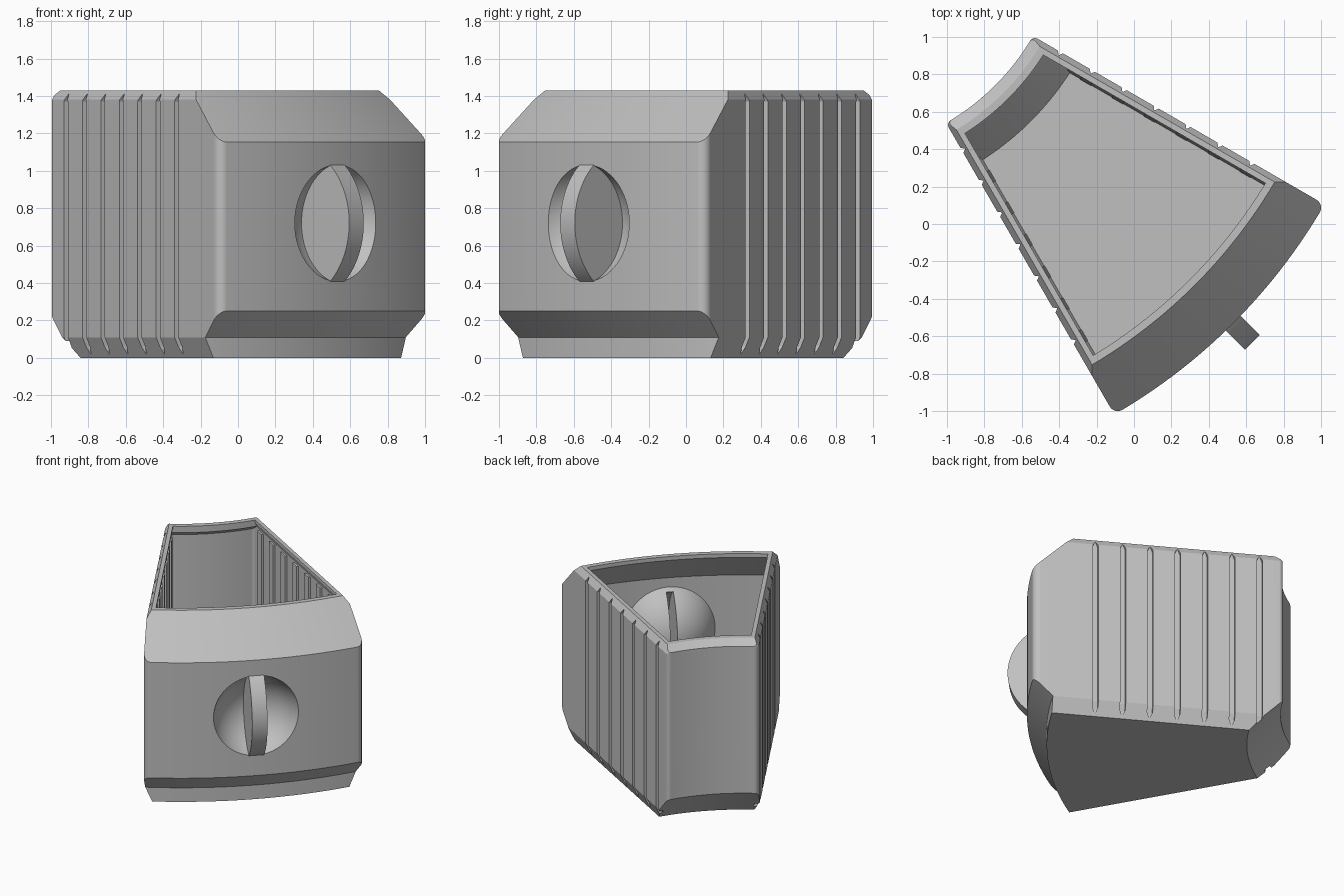
import bpy
import bmesh
from math import sin, cos, asin, sqrt, radians, pi
from mathutils import Matrix, Vector

cube = bpy.data.objects.get("Cube")
if cube:
    bpy.data.objects.remove(cube, do_unlink=True)

HALF = radians(15)          # half angle of the wedge
R_IN, R_OUT = 1.27, 3.07    # back and front wall radii
TOP, WALL = 1.43, 0.05
GRIP_Z, GRIP_R = 0.72, 0.312

grey = bpy.data.materials.new("light_grey")
grey.use_nodes = True
colour = (0.53, 0.53, 0.53, 1)
grey.diffuse_color = colour
grey.node_tree.nodes["Principled BSDF"].inputs["Base Color"].default_value = colour


def finish(name, bm):
    bmesh.ops.recalc_face_normals(bm, faces=bm.faces)
    mesh = bpy.data.meshes.new(name)
    bm.to_mesh(mesh)
    bm.free()
    mesh.materials.append(grey)
    obj = bpy.data.objects.new(name, mesh)
    bpy.context.collection.objects.link(obj)
    return obj


def add_loft(bm, rings):
    """Closed solid through rings with equal point counts."""
    rows = [[bm.verts.new(p) for p in ring] for ring in rings]
    n = len(rows[0])
    for a, b in zip(rows, rows[1:]):
        for i in range(n):
            j = (i + 1) % n
            bm.faces.new((a[i], a[j], b[j], b[i]))
    bm.faces.new(rows[0])
    bm.faces.new(rows[-1])


def loft(name, rings):
    bm = bmesh.new()
    add_loft(bm, rings)
    return finish(name, bm)


def sphere(name, x, radius):
    bm = bmesh.new()
    place = Matrix.Translation((x, 0, GRIP_Z)) @ Matrix.Rotation(pi / 2, 4, 'Y')
    bmesh.ops.create_uvsphere(bm, u_segments=64, v_segments=48, radius=radius, matrix=place)
    return finish(name, bm)


def disc(name, x, radius, width):
    turn = [2 * pi * i / 96 for i in range(96)]
    return loft(name, [[(x + radius * cos(a), y, GRIP_Z + radius * sin(a)) for a in turn]
                       for y in (-width / 2, width / 2)])


def combine(target, tool, operation):
    mod = target.modifiers.new(operation, 'BOOLEAN')
    mod.operation, mod.solver, mod.object = operation, 'EXACT', tool
    bpy.context.view_layer.objects.active = target
    bpy.ops.object.modifier_apply(modifier=mod.name)
    bpy.data.objects.remove(tool, do_unlink=True)


def arc(cx, cy, r, a0, a1, n):
    return [(cx + r * cos(a0 + (a1 - a0) * i / n), cy + r * sin(a0 + (a1 - a0) * i / n))
            for i in range(n + 1)]


def outline(z, inset, r_in, r_out, f_in, f_out):
    """Wedge outline with rounded corners, its sides moved in by inset."""
    side = HALF + pi / 2
    p_out = HALF - asin((inset + f_out) / (r_out - f_out))
    p_in = HALF - asin((inset + f_in) / (r_in + f_in))
    c_out, c_in = r_out - f_out, r_in + f_in
    half = arc(0, 0, r_out, 0, p_out, 24)[:-1]
    half += arc(c_out * cos(p_out), c_out * sin(p_out), f_out, p_out, side, 8)
    half += arc(c_in * cos(p_in), c_in * sin(p_in), f_in, side, pi + p_in, 6)
    half += arc(0, 0, r_in, p_in, 0, 14)[1:]
    return [(x, y, z) for x, y in half + [(x, -y) for x, y in half[-2:0:-1]]]


def wedge(name, levels, size, profile):
    """Rounded wedge prism trimmed by a revolved wall profile."""
    body = loft(name, [outline(z, s, *size) for z, s in levels])
    sweep = [radians(-20 + 40 * i / 60) for i in range(61)]
    trim = loft("trim", [[(r * cos(a), r * sin(a), z) for r, z in profile] for a in sweep])
    combine(body, trim, 'INTERSECT')
    return body


def side_strips(name, sections):
    """Seven upright strips on each side; a section is (z, width, near, far)."""
    bm = bmesh.new()
    for sign in (-1, 1):
        along = Vector((cos(HALF), sign * sin(HALF), 0))
        inward = Vector((sin(HALF), -sign * cos(HALF), 0))
        for k in range(7):
            t = 1.44 + 0.197 * k
            add_loft(bm, [[along * (t + u * w / 2) + inward * d + Vector((0, 0, z))
                           for u, d in ((-1, near), (1, near), (1, far), (-1, far))]
                          for z, w, near, far in sections])
    return finish(name, bm)


# Outer shell, with chamfered rims
drawer = wedge("drawer_bin",
               [(-0.11, 0.10), (0.11, 0), (1.38, 0), (1.48, 0.06)],
               (R_IN, R_OUT, 0.03, 0.05),
               [(1.51, 0), (2.93, 0), (2.93, 0.11), (3.20, 0.38), (3.20, 1.03),
                (2.78, TOP), (1.33, TOP), (1.00, 1.21), (1.00, 0.51)])

# Hollow inside, following the walls
cavity = wedge("cavity",
               [(-0.10, 0.14), (0.11, 0.045), (1.37, 0.045), (1.41, 0.06), (1.6, 0.06)],
               (R_IN + WALL, R_OUT - WALL, 0.02, 0.03),
               [(1.54, 0.05), (2.88, 0.05), (2.88, 0.13), (3.20, 0.45), (3.20, 0.96),
                (2.74, 1.40), (2.74, 1.55), (1.37, 1.55), (1.37, 1.38), (1.20, 1.25), (1.20, 0.39)])
combine(cavity, side_strips("ribs", [(-0.05, 0.07, -0.1, 0.10), (0.11, 0.07, -0.1, 0.06),
                                     (1.36, 0.07, -0.1, 0.06)]), 'DIFFERENCE')

# Finger bowl in the front wall
depth = 0.22
bowl_r = (GRIP_R ** 2 + depth ** 2) / (2 * depth)
bowl_x = R_OUT - depth + bowl_r
combine(cavity, sphere("bowl_back", bowl_x, bowl_r + 0.045), 'DIFFERENCE')
combine(drawer, sphere("bowl", bowl_x, bowl_r), 'DIFFERENCE')

# Rounded grip bar across the bowl, hollow from behind
bulge = 0.145
bar_r = (GRIP_R ** 2 + bulge ** 2) / (2 * bulge)
bar_x = R_OUT + bulge - bar_r
combine(drawer, disc("grip_bar", bar_x, bar_r, 0.11), 'UNION')
combine(drawer, cavity, 'DIFFERENCE')
combine(drawer, disc("grip_slot", bar_x, bar_r - 0.045, 0.05), 'DIFFERENCE')

# Side grooves with pointed ends
combine(drawer, side_strips("grooves", [(0.02, 0.004, -0.02, 0.045), (0.06, 0.04, -0.02, 0.05),
                                        (0.11, 0.04, -0.02, 0.03), (1.37, 0.04, -0.02, 0.03),
                                        (1.41, 0.004, -0.02, 0.02)]), 'DIFFERENCE')

# Set the wedge diagonally, with smooth curves and crisp edges
drawer.data.transform(Matrix.Translation((-1.64, 1.64, 0)) @ Matrix.Rotation(-pi / 4, 4, 'Z'))
bpy.ops.object.select_all(action='DESELECT')
drawer.select_set(True)
bpy.context.view_layer.objects.active = drawer
bpy.ops.object.shade_smooth_by_angle(angle=radians(20))
weighted = drawer.modifiers.new("even_shading", 'WEIGHTED_NORMAL')
weighted.keep_sharp = True
